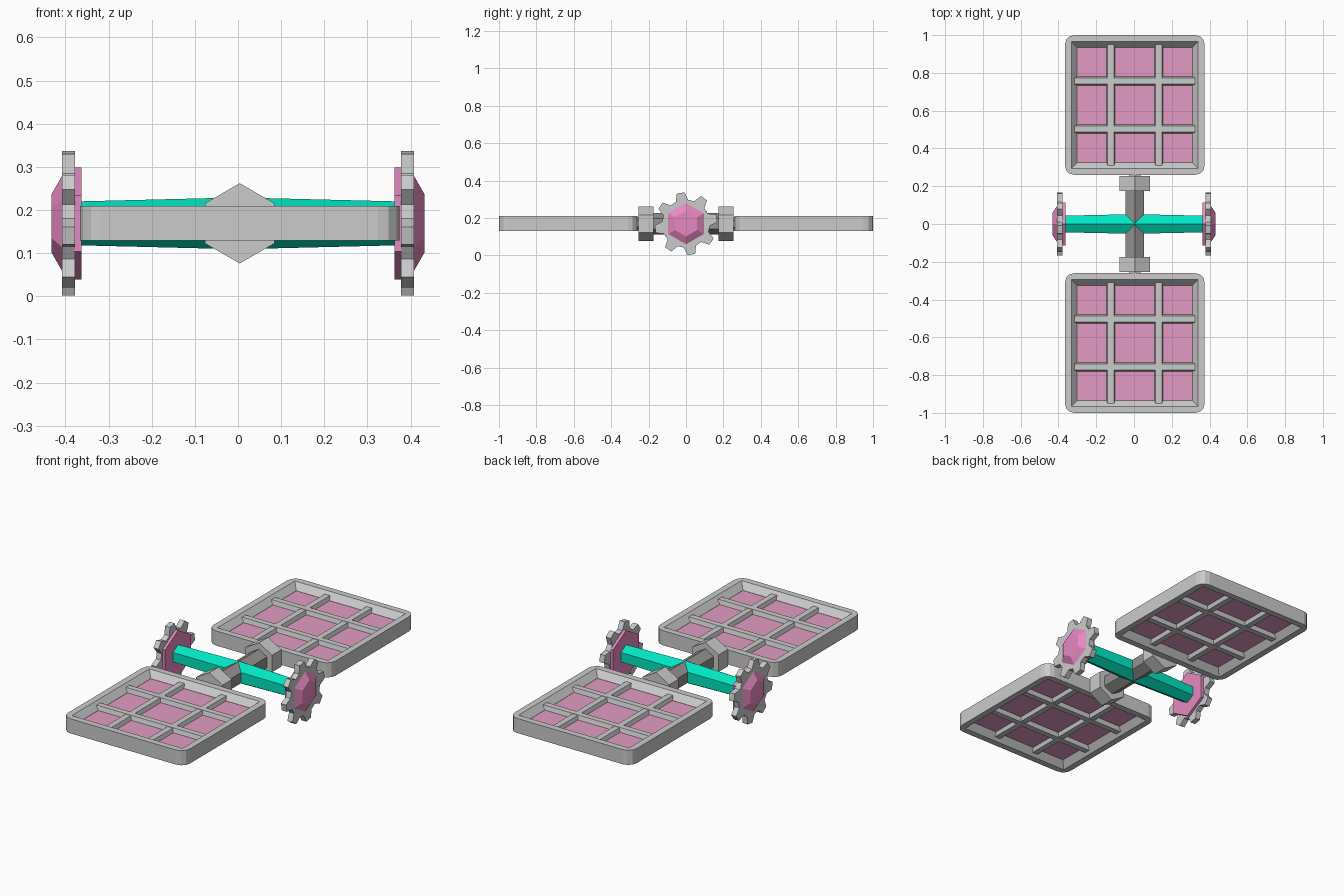
import bpy, bmesh, math
from mathutils import Matrix, Vector

if "Cube" in bpy.data.objects:
    bpy.data.objects.remove(bpy.data.objects["Cube"])

ZC = 0.169   # height of the main axes
XC = 0.004   # x centre of the panel assembly


def material(name, rgb):
    m = bpy.data.materials.new(name)
    m.diffuse_color = (*rgb, 1)
    m.use_nodes = True
    m.node_tree.nodes["Principled BSDF"].inputs["Base Color"].default_value = m.diffuse_color
    return m


PINK = material("pink", (0.80, 0.25, 0.53))
GLASS = material("pale_pink", (0.76, 0.33, 0.55))
GREEN = material("green", (0.0, 0.80, 0.54))
DARK = material("warm_grey", (0.30, 0.29, 0.28))


def finish(name, bm, mat=None):
    bmesh.ops.remove_doubles(bm, verts=bm.verts, dist=1e-5)
    bmesh.ops.recalc_face_normals(bm, faces=bm.faces)
    me = bpy.data.meshes.new(name)
    bm.to_mesh(me)
    bm.free()
    ob = bpy.data.objects.new(name, me)
    bpy.context.collection.objects.link(ob)
    if mat:
        me.materials.append(mat)
    return ob


def loft(name, loops, mat=None, closed=False):
    """Skin a list of equal-length point loops; cap the ends or close into a ring."""
    bm = bmesh.new()
    rows = [[bm.verts.new(p) for p in loop] for loop in loops]
    pairs = list(zip(rows, rows[1:])) + ([(rows[-1], rows[0])] if closed else [])
    n = len(rows[0])
    for a, b in pairs:
        for i in range(n):
            j = (i + 1) % n
            bm.faces.new((a[i], a[j], b[j], b[i]))
    if not closed:
        bm.faces.new(rows[0])
        bm.faces.new(rows[-1])
    return finish(name, bm, mat)


def hex_x(x, r):
    return [(x, r * math.cos(i * math.pi / 3 + math.pi / 2),
             ZC + r * math.sin(i * math.pi / 3 + math.pi / 2)) for i in range(6)]


def hex_y(y, r):
    return [(XC + py, y, z) for _, py, z in hex_x(0, r)]


def round_rect(cy, half, radius, z, seg=3):
    pts = []
    for k, (sx, sy) in enumerate([(1, 1), (-1, 1), (-1, -1), (1, -1)]):
        for i in range(seg + 1):
            a = (k + i / seg) * math.pi / 2
            pts.append((XC + sx * (half - radius) + radius * math.cos(a),
                        cy + sy * (half - radius) + radius * math.sin(a), z))
    return pts


def bar(name, cx, cy, length, along_x, h):
    """Grid bar with a bevelled (six-sided) section."""
    prof = [(-0.025, 0), (-0.016, h), (0.016, h), (0.025, 0), (0.016, -h), (-0.016, -h)]
    loops = []
    for t in (-length / 2, length / 2):
        loops.append([(cx + (t if along_x else w), cy + (w if along_x else t), ZC + z)
                      for w, z in prof])
    loft(name, loops)


# green axle and grey crossbeam
loft("axle", [hex_x(-0.365, 0.051), hex_x(0, 0.06), hex_x(0.365, 0.051)], GREEN)
loft("crossbeam", [hex_y(-0.2, 0.058), hex_y(0.2, 0.058)], DARK)

for s, side in ((-1, "left"), (1, "right")):
    # toothed wheel: eight teeth
    outline = []
    for k in range(8):
        for da, r in ((-15, 0.128), (-7, 0.168), (7, 0.168), (15, 0.128)):
            a = math.radians(10 + 45 * k + da)
            outline.append((r * math.cos(a), r * math.sin(a)))
    loft(side + "_gear", [[(s * x, y, ZC + z) for y, z in outline] for x in (0.378, 0.408)])
    # hexagonal hub plates, inside and outside the gear
    loft(side + "_hub_inner", [hex_x(s * 0.363, 0.13), hex_x(s * 0.380, 0.13)], PINK)
    loft(side + "_hub_cap", [hex_x(s * 0.40, 0.113), hex_x(s * 0.408, 0.110),
                             hex_x(s * 0.432, 0.068)], PINK)

for s, side in ((-1, "front"), (1, "back")):
    cy = s * 0.63
    # hexagonal coupling between beam and panel
    loft(side + "_coupling", [hex_y(s * 0.174, 0.093), hex_y(s * 0.255, 0.093)])
    loft(side + "_coupling_pin", [hex_y(s * 0.25, 0.036), hex_y(s * 0.27, 0.036)])
    # rounded frame with an opening sloping in to the glass
    H = 0.04
    loft(side + "_panel_frame", [
        round_rect(cy, 0.37, 0.05, ZC - H), round_rect(cy, 0.37, 0.05, ZC + H),
        round_rect(cy, 0.335, 0, ZC + H), round_rect(cy, 0.305, 0, ZC + 0.006),
        round_rect(cy, 0.305, 0, ZC - 0.006), round_rect(cy, 0.335, 0, ZC - H)], closed=True)
    # pink pane
    loft(side + "_pane", [round_rect(cy, 0.31, 0.0, ZC - 0.005, 1),
                          round_rect(cy, 0.31, 0.0, ZC + 0.005, 1)], GLASS)
    # grid bars
    for d in (-0.127, 0.127):
        tag = "a" if d < 0 else "b"
        bar(side + "_long_bar_" + tag, XC + d, cy, 0.64, False, 0.026)
        bar(side + "_cross_bar_" + tag, XC, cy + d, 0.64, True, 0.028)
